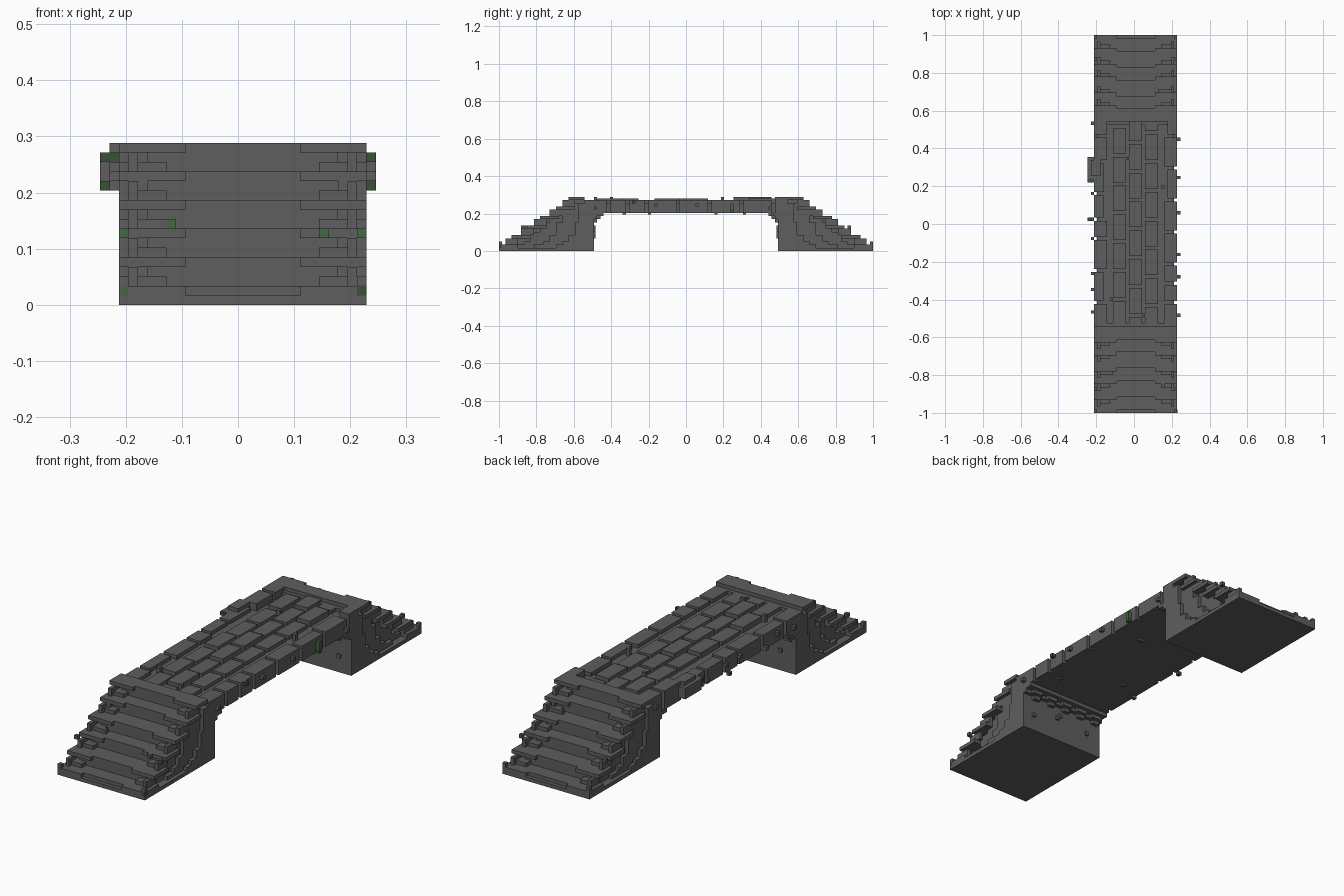
import bpy, bmesh, random
from mathutils import Vector

cube = bpy.data.objects.get("Cube")
if cube:
    bpy.data.objects.remove(cube, do_unlink=True)

random.seed(7)
V = 2 / 118          # one block of the grid
XL, XR = -12.5, 13.5  # side faces of the bridge, in blocks
HALF = 59


def material(name, rgb):
    m = bpy.data.materials.new(name)
    m.use_nodes = True
    m.diffuse_color = (*rgb, 1)
    m.node_tree.nodes["Principled BSDF"].inputs["Base Color"].default_value = (*rgb, 1)
    return m


STONE = material("dark stone", (0.112, 0.112, 0.112))
MOSS = material("green moss", (0.062, 0.135, 0.055))
DARK_MOSS = material("dark moss", (0.04, 0.085, 0.036))


def build(name, boxes, mat):
    """One object from boxes given as x0, x1, y0, y1, z0, z1 in blocks."""
    bm = bmesh.new()
    for x0, x1, y0, y1, z0, z1 in boxes:
        verts = bmesh.ops.create_cube(bm, size=1)["verts"]
        size = Vector((x1 - x0, y1 - y0, z1 - z0))
        mid = Vector((x0 + x1, y0 + y1, z0 + z1)) / 2
        for v in verts:
            v.co = Vector(a * s + c for a, s, c in zip(v.co, size, mid)) * V
    me = bpy.data.meshes.new(name)
    bm.to_mesh(me)
    bm.free()
    me.materials.append(mat)
    ob = bpy.data.objects.new(name, me)
    bpy.context.collection.objects.link(ob)


def at_end(sign, x0, x1, j0, j1, z0, z1):
    """Box measured inward (j) from the front (-1) or back (+1) foot."""
    ya, yb = sign * (HALF - j0), sign * (HALF - j1)
    return (x0, x1, min(ya, yb), max(ya, yb), z0, z1)


def sides(depth, width):
    """x ranges of a strip set in from both side faces."""
    return [(XL + depth, XL + depth + width), (XR - depth - width, XR - depth)]


STEPS = [0, 4, 9, 13, 18, 22]   # where each step begins
# side relief: (start, top) columns of each layer, outermost first
RELIEF = [
    [(18, 2), (20, 3), (22, 5), (24, 9), (25, 15)],
    [(11, 2), (14, 3), (16, 5), (18, 9), (20, 13), (22, 15)],
    [(5, 2), (8, 3), (10, 6), (13, 9), (16, 11), (18, 13), (22, 15)],
]

for sign, end in ((-1, "front"), (1, "back")):
    # base plate and pier
    build(end + "_base", [at_end(sign, XL, XR, 0, 30, 0, 1)], STONE)
    build(end + "_pier", [at_end(sign, XL, XR, 25, 30, 0, 15)], STONE)

    # steps with a worn middle and full-width nosing
    risers, treads, corners = [], [], []
    for k, s in enumerate(STEPS):
        top = 3 * k + 2
        risers.append(at_end(sign, XL + 3, XR - 3, s + 1, 28, 0, top - 1))
        treads.append(at_end(sign, XL, XR, s + 1, min(s + 6, 27), top - 1, top))
        treads.append(at_end(sign, XL, -5.5, s, s + 1, top - 1, top))
        treads.append(at_end(sign, 6.5, XR, s, s + 1, top - 1, top))
        if k < 5:
            n = STEPS[k + 1]
            for (a, b) in sides(2, 3):
                corners.append(at_end(sign, a, b, n - 1, n + 2, top, top + 1))
            for (a, b) in sides(1, 1):
                corners.append(at_end(sign, a, b, n - 2, n + 2, top, top + 2))
    for (a, b) in sides(0, 1):
        corners.append(at_end(sign, a, b, 0, 1, 2, 3))
    build(end + "_risers", risers, STONE)
    build(end + "_treads", treads, STONE)
    build(end + "_step_corners", corners, STONE)

    # stepped relief on the two side walls
    relief = []
    for d, layer in enumerate(RELIEF):
        for i, (j, top) in enumerate(layer):
            j1 = layer[i + 1][0] if i + 1 < len(layer) else 28
            relief += [at_end(sign, a, b, j, j1, 0, top) for a, b in sides(d, 1)]
    build(end + "_side_relief", relief, STONE)

    # corbels in the corner under the deck, and stray stones on the pier
    corbel = [at_end(sign, XL, XR, 30, 33, 11, 12), at_end(sign, XL, XR, 30, 31, 10, 11)]
    for i in range(5):
        x = XL + 1 + 5 * i
        corbel.append(at_end(sign, x, x + 3, 30, 32, 10, 11))
        corbel.append(at_end(sign, x, x + 2, 30, 31, 9, 10))
    for x, z in ((-8.5, 5), (0.5, 7), (1.5, 6), (9.5, 4)):
        corbel.append(at_end(sign, x, x + 1, 30, 30.5, z, z + 1))
    build(end + "_corbels", corbel, STONE)

# deck slab
build("deck", [(XL + 1, XR - 1, -32, 32, 12, 15)], STONE)

# paving bricks in three staggered rows
bricks = []
for row, x in enumerate((-6.5, -1.5, 3.5)):
    y = -32 - (0, 5, 2)[row]
    while y < 32:
        a, b = max(y, -32), min(y + 8, 32)
        if b - a > 1:
            top = 16.5 if random.random() < 0.2 else 16
            bricks.append((x, x + 4, a, b, 15, top))
        y += 9
build("paving_bricks", bricks, STONE)

# kerb stones along both edges, notched at the joints
kerb = []
for side in (-1, 1):
    y = -32
    while y < 32:
        b = min(y + random.choice((5, 7, 9)), 32)
        w = random.choice((3, 4, 4))
        top = random.choice((16, 16, 16, 17))
        if side < 0:
            kerb.append((XL, XL + w, y, b, 12, top))
        else:
            kerb.append((XR - w, XR, y, b, 12, top))
        y = b + 1
kerb.append((XL - 2, XL + 2, 14, 21, 13, 16))
kerb.append((XL - 1, XL + 2, 15, 20, 16, 17))
build("kerb_stones", kerb, STONE)

# loose stones on the deck, its sides and its underside
loose = [(x, x + 1, y, y + 1, 15, 17) for x, y in ((-7.5, -24), (2.5, -29), (8.5, 11), (-2.5, 20))]
loose += [(x, x + 1, y, y + 1, 11.5, 12) for x, y in ((-6.5, -12), (4.5, 9), (5.5, 9), (-1.5, 18), (8.5, -20))]
loose += [(XL - 1, XL, y, y + 1, z, z + 1)
          for y, z in ((31, 14), (9, 13), (-5, 14), (-16, 12), (-21, 14), (-28, 13))]
loose += [(XR, XR + 1, y, y + 1, z, z + 1) for y, z in ((26, 13), (-10, 14), (-29, 13))]
build("loose_stones", loose, STONE)

# moss tufts on the steps and deck sides
E = 0.03
moss = [
    at_end(-1, -9.5, -8.5, 21, 22, 14, 15),
    at_end(-1, -7.5, -6.5, 12, 13, 8, 9),
    at_end(-1, 8.5, 9.5, 8, 9, 7, 8),
    at_end(-1, XL - E, XL + 1, -E, 1, 1, 2 + E),
    at_end(1, -8.5, -7.5, 12, 13, 8, 9),
    at_end(1, 7.5, 8.5, 17, 18, 11, 12),
    (XL - 1, XL, 1, 2, 14, 15),
    (XR, XR + 1, 14, 15, 13, 15),
    (XR, XR + 1, 3, 4, 14, 15),
]
moss += [at_end(s, a, b, 7, 8, 7, 8) for s in (-1, 1) for a, b in sides(0, 1)]
build("moss_tufts", moss, MOSS)
dark = [
    at_end(-1, XR - 1, XR + E, -E, 1, 1, 2 + E),
    (XL - 2, XL - 1, 1, 2, 12, 13),
    (XR, XR + 1, 14, 15, 12, 13),
    (XR, XR + 1, -17, -16, 15, 16),
    (XL - 2 - E, XL, 13, 14, 15, 16),
]
build("dark_moss_tufts", dark, DARK_MOSS)
